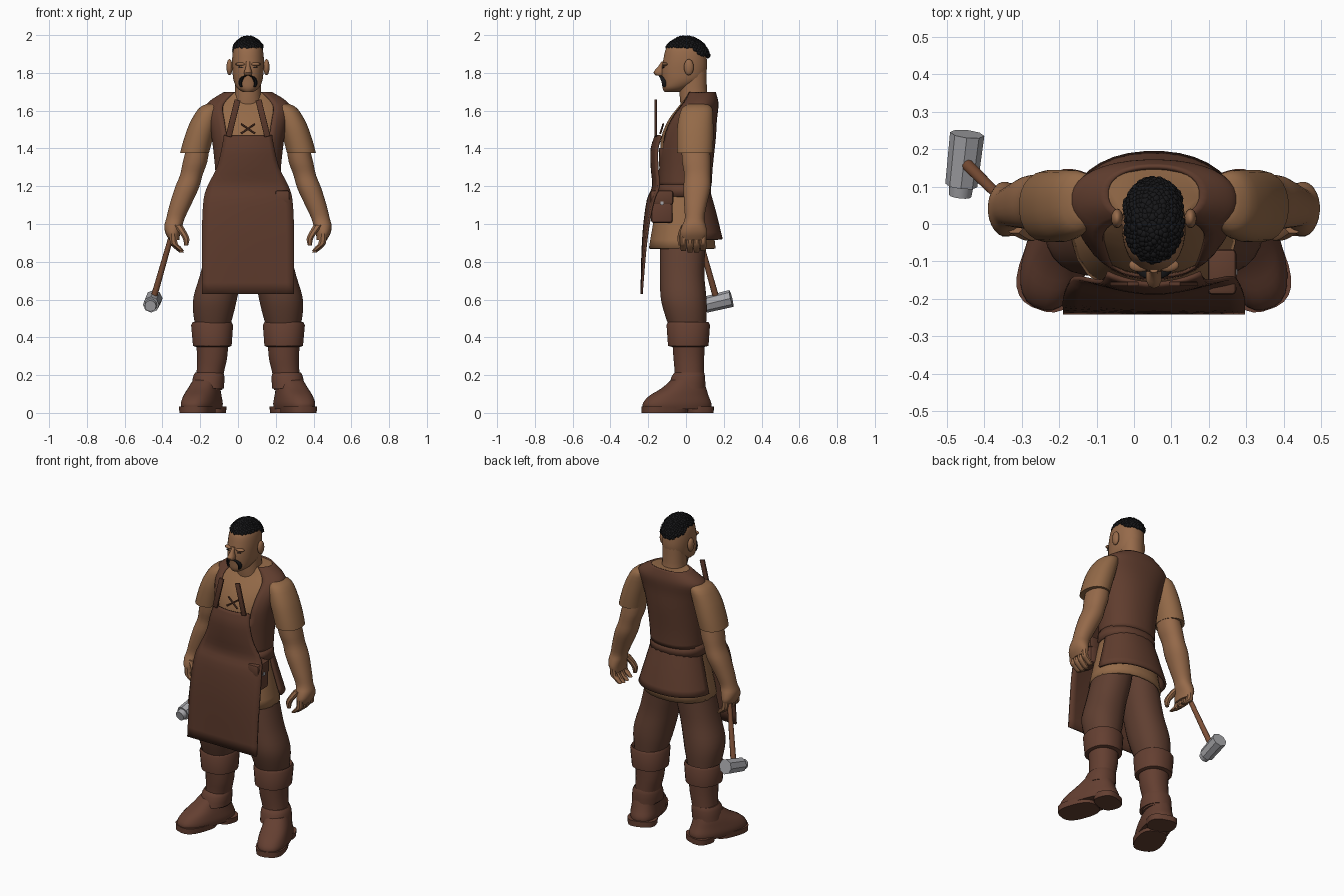
import bpy, bmesh, math, random
from mathutils import Vector, Matrix

random.seed(4)
if "Cube" in bpy.data.objects:
    bpy.data.objects.remove(bpy.data.objects["Cube"])

CX = 0.053  # body centre line


def material(name, hexcode):
    def linear(i):
        v = int(hexcode[i:i + 2], 16) / 255
        return ((v + 0.055) / 1.055) ** 2.4 if v > 0.04 else v / 12.92
    col = (linear(0), linear(2), linear(4), 1)
    m = bpy.data.materials.new(name)
    m.use_nodes = True
    m.diffuse_color = col
    m.node_tree.nodes["Principled BSDF"].inputs["Base Color"].default_value = col
    return m


SKIN = material("skin", "966a4a")
SHIRT = material("tan cloth", "946a48")
VEST = material("vest leather", "603d2e")
APRON = material("apron leather", "5b392b")
PANTS = material("brown trousers", "603f31")
BOOT = material("boot leather", "643f31")
WOOD = material("wood", "7c4f36")
STEEL = material("steel", "a6a6aa")
HAIR = material("black hair", "161618")


def finish(name, bm, mat, thick=0, angle=40):
    bmesh.ops.recalc_face_normals(bm, faces=bm.faces)
    me = bpy.data.meshes.new(name)
    bm.to_mesh(me)
    bm.free()
    me.materials.append(mat)
    me.shade_smooth()
    me.set_sharp_from_angle(angle=math.radians(angle))
    ob = bpy.data.objects.new(name, me)
    bpy.context.collection.objects.link(ob)
    if thick:
        mod = ob.modifiers.new("thickness", "SOLIDIFY")
        mod.thickness = thick
    return ob


def spline(rows, steps):
    """Smooth a list of rows with a Catmull-Rom curve."""
    out = []
    for i in range(len(rows) - 1):
        a, b, c, d = (rows[min(max(i + k, 0), len(rows) - 1)] for k in (-1, 0, 1, 2))
        for s in range(steps):
            t = s / steps
            out.append([q + t / 2 * (r - p + t * (2*p - 5*q + 4*r - w + t * (3*q - p - 3*r + w)))
                        for p, q, r, w in zip(a, b, c, d)])
    return out + [rows[-1]]


def loft(name, rings, mat, side=1, steps=3, n=24, power=2.2, caps=True, cut=None, thick=0, turn=None):
    """Skin horizontal rings (x, y, z, rx, ry); x counts outward from the centre line."""
    bm = bmesh.new()
    loops = []
    for x, y, z, rx, ry in spline(rings, steps):
        loop = []
        for k in range(n):
            a = math.tau * (k + 0.5) / n
            c, s = math.cos(a), math.sin(a)
            px = math.copysign(abs(c) ** (2 / power), c) * rx
            py = math.copysign(abs(s) ** (2 / power), s) * ry
            loop.append(bm.verts.new((CX + side * x + px, y + py, z)))
        loops.append(loop)
    for lo, hi in zip(loops, loops[1:]):
        for k in range(n):
            j = (k + 1) % n
            # cut takes the angle away from the front and the height
            away = abs((k + 1) / n * 360 - 270)
            if cut and cut(min(away, 360 - away), (lo[k].co.z + hi[k].co.z) / 2):
                continue
            bm.faces.new((lo[k], lo[j], hi[j], hi[k]))
    if caps:
        bm.faces.new(loops[0])
        bm.faces.new(loops[-1])
    if turn:
        bmesh.ops.rotate(bm, verts=bm.verts, cent=(CX + side * rings[0][0], 0, 0),
                         matrix=Matrix.Rotation(turn, 3, "Z"))
    return finish(name, bm, mat, thick)


def rod(name, a, b, r1, r2, mat, seg=10):
    a, b = Vector(a), Vector(b)
    bm = bmesh.new()
    m = Matrix.Translation((a + b) / 2) @ (b - a).to_track_quat("Z", "Y").to_matrix().to_4x4()
    bmesh.ops.create_cone(bm, cap_ends=True, segments=seg, radius1=r1, radius2=r2,
                          depth=(b - a).length, matrix=m)
    return finish(name, bm, mat)


def box(name, loc, size, mat, bevel=0.0, tilt=0):
    bm = bmesh.new()
    m = Matrix.Translation(loc) @ Matrix.Rotation(tilt, 4, "Y") @ Matrix.Diagonal((*size, 1))
    bmesh.ops.create_cube(bm, size=1, matrix=m)
    if bevel:
        bmesh.ops.bevel(bm, geom=bm.edges, offset=bevel, segments=2, affect="EDGES", profile=0.5)
    return finish(name, bm, mat)


def ball(name, loc, radii, mat):
    bm = bmesh.new()
    m = Matrix.Translation(loc) @ Matrix.Diagonal((*radii, 1))
    bmesh.ops.create_uvsphere(bm, u_segments=16, v_segments=10, radius=1, matrix=m)
    return finish(name, bm, mat)


# Head and neck
loft("neck", [(0, .06, 1.6, .085, .085), (0, .04, 1.68, .07, .074), (0, .037, 1.82, .068, .073)], SKIN)
loft("head", [(0, -.07, 1.7, .03, .045), (0, -.055, 1.72, .058, .07), (0, -.02, 1.76, .077, .108),
              (0, -.01, 1.81, .083, .12), (0, -.005, 1.87, .085, .116), (0, -.002, 1.93, .076, .104),
              (0, 0, 1.962, .05, .072), (0, 0, 1.978, .02, .03)], SKIN)
loft("nose", [(0, -.135, 1.785, .017, .022), (0, -.14, 1.803, .022, .032),
              (0, -.13, 1.835, .012, .017), (0, -.118, 1.86, .012, .012)], SKIN, n=10)
for s, tag in ((1, "left"), (-1, "right")):
    ball(tag + "_ear", (CX + s * .098, .015, 1.83), (.016, .026, .043), SKIN)
    ball(tag + "_brow", (CX + s * .037, -.11, 1.846), (.03, .018, .01), SKIN)
    box(tag + "_eye", (CX + s * .037, -.119, 1.829), (.024, .009, .005), HAIR, tilt=s * -.2)
    loft(tag + "_moustache", [(.036, -.114, 1.725, .007, .012), (.041, -.114, 1.75, .011, .016),
                              (.03, -.126, 1.775, .011, .014), (.01, -.138, 1.786, .008, .009)],
         HAIR, s, n=8)

# Curly hair on the crown, running down the back
bm = bmesh.new()
for i in range(520):
    up = 1 - i / 520
    a, r = i * 2.39996, math.sqrt(1 - up * up)
    p = Vector((CX + r * math.cos(a) * .09, r * math.sin(a) * .119, 1.865 + up * .12))
    hairline = 1.935 - max(0, p.y) * .42
    if p.z > hairline and abs(p.x - CX) < .071:
        size = random.uniform(.012, .016)
        bmesh.ops.create_icosphere(bm, subdivisions=1, radius=size, matrix=Matrix.Translation(p))
finish("curly_hair", bm, HAIR, angle=60)

# Torso: shirt under an open sleeveless vest
TORSO = [(0, -.004, 1.2, .17, .14), (0, 0, 1.3, .175, .142), (0, .008, 1.45, .192, .15),
         (0, .03, 1.55, .213, .134), (0, .06, 1.62, .226, .112), (0, .075, 1.66, .192, .094),
         (0, .08, 1.7, .125, .077)]
loft("shirt_body", [(x, y, z - .005, rx * .95, ry * .95) for x, y, z, rx, ry in TORSO], SHIRT)
loft("vest", TORSO, VEST, n=36, caps=False, thick=.012, cut=lambda a, z: a < 36 and z > 1.42)
loft("shirt_hem", [(0, -.01, 1.2, .155, .125), (0, -.015, 1.05, .185, .152), (0, -.02, .87, .22, .178)],
     SHIRT, caps=False, thick=.012)
loft("vest_skirt", [(0, -.005, 1.18, .166, .132), (0, -.002, 1.06, .198, .163), (0, .005, .92, .237, .19)],
     VEST, n=36, caps=False, thick=.014, cut=lambda a, z: a < 94)
loft("belt", [(0, -.008, 1.145, .178, .142), (0, -.008, 1.21, .173, .14)], VEST, steps=1, caps=False, thick=.014)

# Shirt lacing on the chest
for s in (1, -1):
    rod("chest_lace", (CX - s * .036, -.136, 1.48), (CX + s * .036, -.12, 1.53), .005, .005, VEST, 6)

# Arms and legs
for s, tag in ((1, "left_"), (-1, "right_")):
    loft(tag + "sleeve", [(.18, .062, 1.635, .04, .05), (.205, .058, 1.61, .058, .082),
                          (.237, .05, 1.53, .074, .095), (.266, .048, 1.44, .077, .097),
                          (.283, .047, 1.375, .077, .095)], SHIRT, s)
    loft(tag + "arm", [(.262, .05, 1.42, .06, .075), (.28, .055, 1.33, .065, .076), (.3, .06, 1.26, .06, .07),
                       (.324, .058, 1.19, .064, .072), (.359, .05, 1.1, .057, .06),
                       (.384, .045, 1.03, .049, .052), (.395, .042, .99, .048, .064),
                       (.398, .04, .95, .039, .073), (.39, .038, .915, .027, .064)], SKIN, s)
    for k in range(4):
        y = -.014 + k * .035
        drop = .008 * abs(k - 1.5)
        loft(tag + "finger", [(.397, y, .95, .02, .02), (.393, y, .9, .021, .02),
                              (.374, y, .868 + drop, .019, .018), (.35, y, .845 + drop, .013, .014)],
             SKIN, s, n=8)
    loft(tag + "thumb", [(.372, 0, .995, .026, .026), (.345, -.02, .955, .022, .022),
                         (.327, -.028, .92, .018, .018), (.328, -.03, .885, .011, .011)], SKIN, s, n=8)
    loft(tag + "trouser_leg", [(.085, -.01, 1.0, .1, .12), (.11, -.018, .86, .112, .12),
                               (.142, -.02, .73, .113, .118), (.171, -.014, .62, .117, .122),
                               (.182, -.004, .54, .11, .115), (.188, .01, .44, .088, .095)], PANTS, s)
    loft(tag + "boot_cuff", [(.188, .012, .35, .09, .09), (.189, .012, .355, .103, .108),
                             (.19, .012, .465, .112, .116), (.19, .012, .48, .104, .108),
                             (.19, .012, .46, .09, .095)], BOOT, s, steps=1)
    loft(tag + "boot_shaft", [(.19, .013, .38, .086, .086), (.19, .015, .29, .08, .082),
                              (.202, .018, .2, .072, .078), (.21, .015, .12, .074, .085)], BOOT, s)
    loft(tag + "ankle_wrap", [(.205, .018, .215, .074, .078), (.208, .012, .19, .084, .09),
                              (.213, .005, .13, .086, .098)], BOOT, s, steps=2)
    loft(tag + "foot", [(.228, -.05, .02, .085, .185), (.228, -.05, .05, .089, .188),
                        (.228, -.04, .09, .083, .162), (.228, -.012, .13, .075, .12),
                        (.222, .01, .175, .066, .085)], BOOT, s, n=28, power=2.5, turn=s * .34)
    for part, y, ry in (("sole", -.12, .122), ("heel", .075, .07)):
        loft(tag + part, [(.228, y, 0, .084, ry), (.228, y, .035, .088, ry)],
             BOOT, s, steps=1, power=2.7, turn=s * .34)

# Apron: a shaped sheet given by height, half width and depth
bm = bmesh.new()
rows = []
for z, half, y in spline([(1.47, .128, -.165), (1.4, .14, -.187), (1.3, .165, -.187), (1.2, .215, -.18),
                          (1.13, .235, -.207), (1, .243, -.226), (.85, .243, -.236), (.63, .243, -.241)], 3):
    bend = .03 * min(1, max(0, z - .63) * 2)
    rows.append([bm.verts.new((CX + u / 6 * half, y + bend * (u / 6) ** 2, z)) for u in range(-6, 7)])
for a, b in zip(rows, rows[1:]):
    for k in range(12):
        bm.faces.new((a[k], a[k + 1], b[k + 1], b[k]))
finish("apron", bm, APRON, thick=.012)
for s in (1, -1):
    box("apron_strap", (CX + s * .079, -.16, 1.56), (.032, .012, .2), APRON, .003, tilt=s * -.24)

# Belt pouch on the left hip
box("pouch", (.232, -.128, 1.085), (.07, .115, .16), BOOT, .015)
box("pouch_flap", (.235, -.128, 1.14), (.076, .122, .075), VEST, .012)
box("pouch_buckle", (.272, -.128, 1.11), (.009, .016, .02), STEEL)

# Hammer held in the right hand
rod("hammer_handle", (-.335, .05, 1.0), (-.452, .165, .59), .013, .017, WOOD)
tail, head = Vector((-.464, .075, .566)), Vector((-.445, .24, .606))
rod("hammer_face", tail, tail.lerp(head, .25), .03, .034, STEEL, 12)
rod("hammer_head", tail.lerp(head, .17), head, .043, .046, STEEL, 8)
